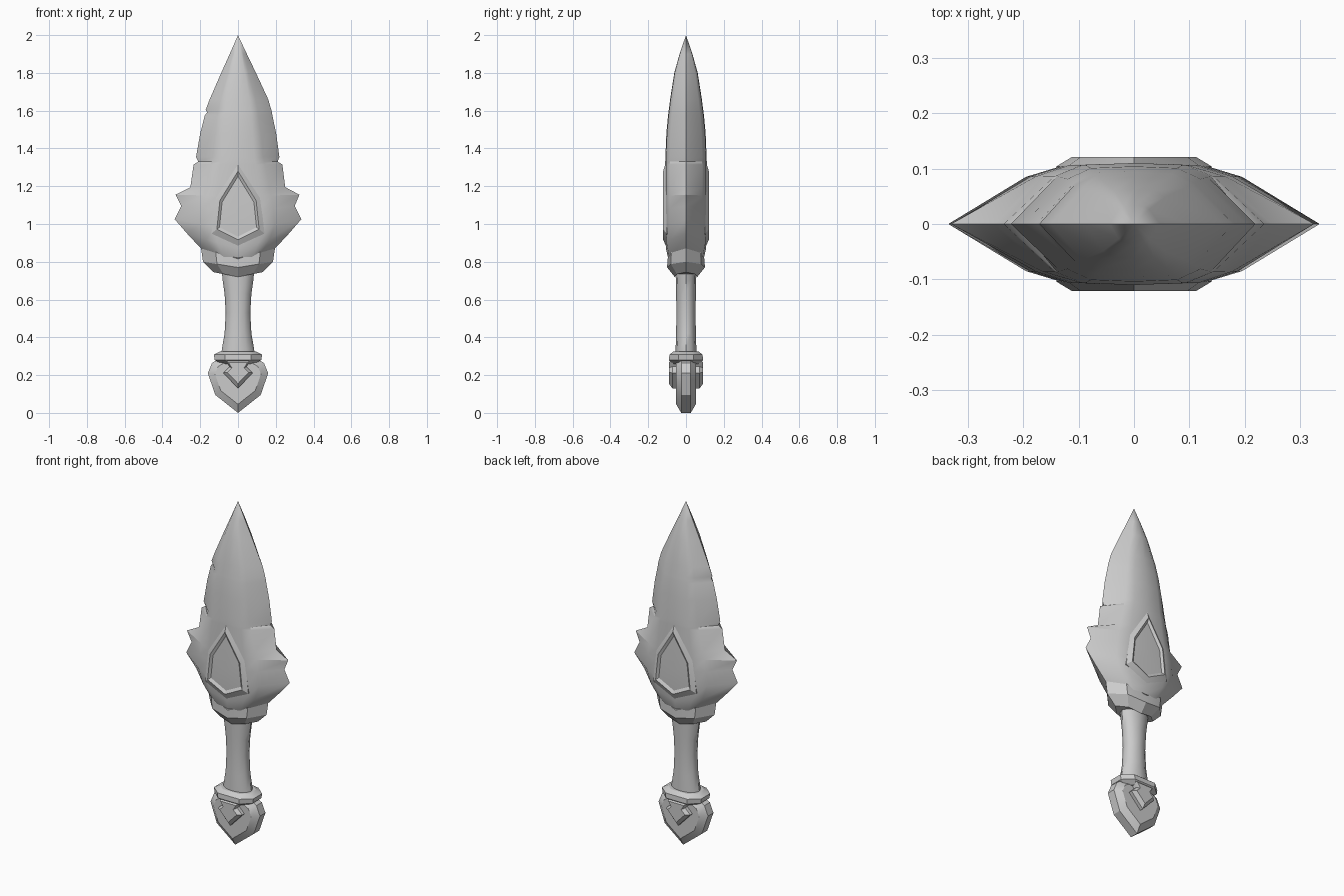
import bpy, bmesh, math

if "Cube" in bpy.data.objects:
    bpy.data.objects.remove(bpy.data.objects["Cube"])


def loft(name, rings, angle=30, centre=None):
    """Skin closed rings of equal length; cap both ends (last one to a centre point if given)."""
    bm = bmesh.new()
    vs = [[bm.verts.new(p) for p in r] for r in rings]
    n = len(rings[0])
    for a, b in zip(vs, vs[1:]):
        for i in range(n):
            j = (i + 1) % n
            bm.faces.new((a[i], a[j], b[j], b[i]))
    bm.faces.new(vs[0])
    if centre:
        c = bm.verts.new(centre)
        for i in range(n):
            bm.faces.new((vs[-1][i], vs[-1][(i + 1) % n], c))
    else:
        bm.faces.new(vs[-1])
    bmesh.ops.recalc_face_normals(bm, faces=bm.faces[:])
    me = bpy.data.meshes.new(name)
    bm.to_mesh(me)
    bm.free()
    ob = bpy.data.objects.new(name, me)
    bpy.context.collection.objects.link(ob)
    bpy.ops.object.select_all(action='DESELECT')
    ob.select_set(True)
    bpy.context.view_layer.objects.active = ob
    bpy.ops.object.shade_smooth_by_angle(angle=math.radians(angle))
    return ob


def mirrored(half):
    """Close a half outline (x >= 0, bottom to top) across x = 0."""
    return half + [(-x, z) for x, z in reversed(half) if x > 1e-6]


def plate(outline, y, scale=1.0, cz=0.0):
    return [(x * scale, y, cz + (z - cz) * scale) for x, z in outline]


def collar_ring(a, b, z_side, z_front):
    """Eight-sided ring whose height dips from the sides to the front and back."""
    pts = [(1, 0), (.6, .8), (0, 1), (-.6, .8), (-1, 0), (-.6, -.8), (0, -1), (.6, -.8)]
    return [(a * x, b * y, z_front + (z_side - z_front) * abs(x)) for x, y in pts]


# Blade: edge height, left edge, right edge, body half-width, half-thickness, centre dip
rows = [
    (.84, .165, .165, .165, .080, .06),
    (.88, .205, .205, .215, .095, .06),
    (.95, .270, .270, .280, .106, .08),
    (1.025, .335, .335, .325, .109, .06),
    (1.095, .300, .300, .310, .110, .03),
    (1.155, .330, .325, .295, .110, .01),
    (1.195, .252, .250, .275, .110, 0),
    (1.315, .235, .235, .240, .110, 0),
    (1.33, .210, .210, .232, .110, 0),
    (1.355, .222, .219, .222, .109, 0),
    (1.48, .200, .202, .200, .104, 0),
    (1.575, .176, .182, .180, .095, 0),
    (1.59, .163, .180, .176, .093, 0),
    (1.605, .171, .176, .172, .091, 0),
    (1.66, .150, .160, .155, .084, 0),
    (1.80, .089, .095, .092, .062, 0),
    (1.90, .044, .047, .046, .034, 0),
]
section = [(.6, .78), (.39, .97), (0, 1), (-.39, .97), (-.6, .78)]
rings = []
for z, left, right, w, t, dip in rows:
    body = [(w * x, t * y, z - dip * (1 - abs(x))) for x, y in section]
    rings.append([(right, 0, z)] + body + [(-left, 0, z)]
                 + [(x, -y, h) for x, y, h in reversed(body)])
loft("blade", rings, 32, (0, 0, 2.0))

# Raised teardrop frames with an inset panel, front and back
drop = mirrored([(0, .88), (.14, .95), (.12, 1.14), (0, 1.335)])
for side, s in (("front", -1), ("back", 1)):
    loft(side + "_inset_frame",
         [plate(drop, s * .07), plate(drop, s * .104),
          plate(drop, s * .121, .8, 1.06), plate(drop, s * .111, .7, 1.06)],
         25, (0, s * .116, 1.05))

# Guard under the blade
loft("guard", [collar_ring(.13, .06, .745, .72), collar_ring(.185, .10, .80, .77),
               collar_ring(.198, .098, .885, .815)], 25)

# Waisted oval grip
grip = [(.29, .09, .055), (.34, .085, .055), (.42, .071, .052), (.53, .065, .051),
        (.63, .071, .052), (.70, .081, .054), (.76, .087, .055)]
loft("grip", [[(a * math.cos(k * math.pi / 6), b * math.sin(k * math.pi / 6), z)
               for k in range(12)] for z, a, b in grip], 40)


# Chamfered collar above the pommel
def block_ring(a, b, z):
    q = [(1, .45), (.55, 1), (-.55, 1), (-1, .45)]
    return [(a * x, b * y, z) for x, y in q + [(-x, -y) for x, y in q]]


loft("pommel_collar", [block_ring(.09, .07, .26), block_ring(.123, .09, .28),
                       block_ring(.128, .088, .308), block_ring(.095, .065, .326)], 25)

# Shield-shaped pommel with wide bevels
shield = mirrored([(0, 0), (.12, .095), (.16, .21), (.137, .265), (.08, .295)])
loft("pommel", [plate(shield, -.052, .76, .19), plate(shield, -.025),
                plate(shield, .025), plate(shield, .052, .76, .19)], 25)

# Pointed diamond plates on the pommel, front and back
diamond = mirrored([(0, .13), (.078, .212), (.045, .245), (.07, .285)])
for side, s in (("front", -1), ("back", 1)):
    loft(side + "_pommel_diamond",
         [plate(diamond, s * .03), plate(diamond, s * .072),
          plate(diamond, s * .091, .72, .22)], 25)
